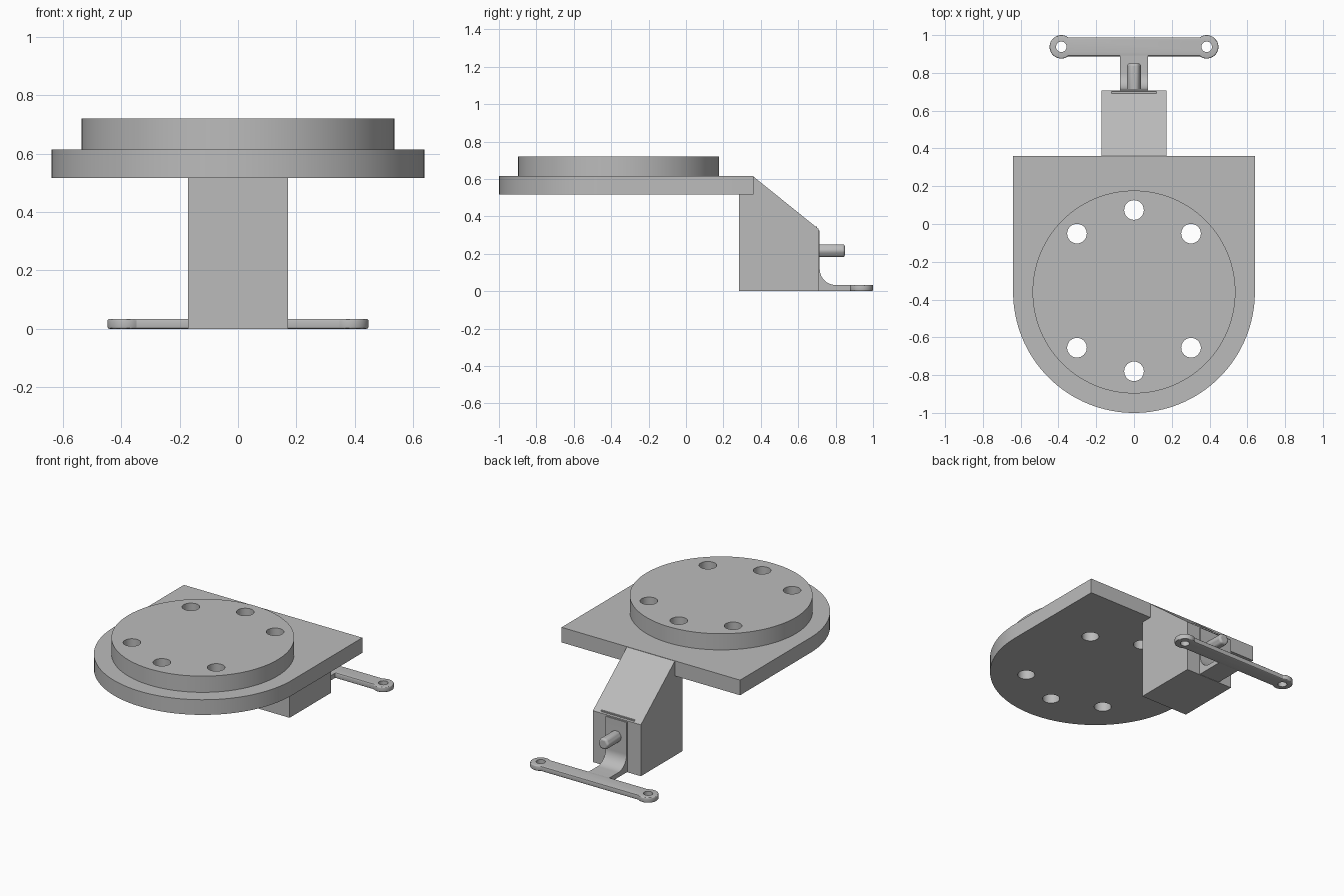
import bpy, bmesh, math
from math import cos, sin, pi, radians
from mathutils import Matrix

cube = bpy.data.objects.get("Cube")
if cube:
    bpy.data.objects.remove(cube, do_unlink=True)

grey = bpy.data.materials.new("plain grey")
grey.use_nodes = True
COLOUR = (0.5, 0.5, 0.5, 1)
grey.diffuse_color = COLOUR
grey.node_tree.nodes["Principled BSDF"].inputs["Base Color"].default_value = COLOUR

# Maps a profile plane onto the side view: (a, b, depth) -> (y, z, x)
SIDE = Matrix(((0, 0, 1, 0), (1, 0, 0, 0), (0, 1, 0, 0), (0, 0, 0, 1)))
FLAT = Matrix.Identity(4)


def arc(cx, cy, r, start, end, steps):
    angles = [radians(start + (end - start) * i / steps) for i in range(steps + 1)]
    return [(cx + r * cos(a), cy + r * sin(a)) for a in angles]


def circle(cx, cy, r, steps):
    return arc(cx, cy, r, 0, 360, steps)[:-1]


def extrude(name, outlines, low, high, frame=FLAT):
    """Solid made of one or more closed outlines, extruded from low to high."""
    bm = bmesh.new()
    for outline in outlines:
        face = bm.faces.new([bm.verts.new((a, b, low)) for a, b in outline])
        result = bmesh.ops.extrude_face_region(bm, geom=[face])
        top = [v for v in result["geom"] if isinstance(v, bmesh.types.BMVert)]
        bmesh.ops.translate(bm, verts=top, vec=(0, 0, high - low))
    bm.transform(frame)
    bmesh.ops.recalc_face_normals(bm, faces=bm.faces)
    mesh = bpy.data.meshes.new(name)
    bm.to_mesh(mesh)
    bm.free()
    mesh.materials.append(grey)
    obj = bpy.data.objects.new(name, mesh)
    bpy.context.collection.objects.link(obj)
    return obj


def activate(obj):
    bpy.ops.object.select_all(action="DESELECT")
    obj.select_set(True)
    bpy.context.view_layer.objects.active = obj


def drill(obj, cutter):
    mod = obj.modifiers.new("holes", "BOOLEAN")
    mod.operation = "DIFFERENCE"
    mod.solver = "EXACT"
    mod.object = cutter
    activate(obj)
    bpy.ops.object.modifier_apply(modifier=mod.name)


def smooth(obj):
    activate(obj)
    bpy.ops.object.shade_smooth_by_angle(angle=radians(30))


def bevel(obj, width, segments):
    mod = obj.modifiers.new("rounded edges", "BEVEL")
    mod.width = width
    mod.segments = segments
    mod.limit_method = "ANGLE"
    mod.angle_limit = radians(50)


# Base plate with a half-round front, and the round disc on it
CY = -0.36
base_plate = extrude("base_plate",
                     [arc(0, CY, 0.64, 180, 360, 64) + [(0.64, 0.36), (-0.64, 0.36)]],
                     0.517, 0.615)
round_disc = extrude("round_disc", [circle(0, CY, 0.537, 128)], 0.605, 0.72)

# Six bolt holes through both
holes = [circle(0.427 * cos(radians(a)), CY + 0.007 + 0.427 * sin(radians(a)), 0.052, 32)
         for a in (45, 90, 135, 225, 270, 315)]
hole_cutter = extrude("hole_cutter", holes, 0.4, 0.8)
hole_cutter.hide_render = True
for part in (base_plate, round_disc):
    drill(part, hole_cutter)
    smooth(part)
bpy.data.objects.remove(hole_cutter, do_unlink=True)

# Support block with a sloped back
extrude("support_block",
        [[(0.283, 0), (0.708, 0), (0.708, 0.333), (0.36, 0.613), (0.36, 0.55), (0.283, 0.55)]],
        -0.172, 0.172, SIDE)

# Thin tab showing through the slope
extrude("slope_tab", [[(0.686, 0.3), (0.701, 0.3), (0.701, 0.346), (0.686, 0.346)]],
        -0.12, 0.12, SIDE)

# Bent strap: upright strip curving into the flat stem
strap = extrude("bent_strap",
                [[(0.69, 0.002), (0.9, 0.002), (0.9, 0.033)]
                 + arc(0.8, 0.118, 0.085, 270, 180, 16)
                 + [(0.715, 0.325), (0.69, 0.325)]],
                -0.075, 0.075, SIDE)
smooth(strap)

# Crossbar with a drilled round eye at each end
BAR_Y, EYE_X = 0.938, 0.385
dip = math.degrees(math.asin(0.05 / 0.062))
bar = extrude("crossbar",
              [arc(EYE_X, BAR_Y, 0.062, dip - 180, 180 - dip, 32)
               + arc(-EYE_X, BAR_Y, 0.062, dip, 360 - dip, 32)],
              0, 0.034)
eye_cutter = extrude("eye_cutter",
                     [circle(s * EYE_X, BAR_Y, 0.028, 24) for s in (-1, 1)], -0.1, 0.1)
eye_cutter.hide_render = True
bevel(bar, 0.006, 3)
activate(bar)
bpy.ops.object.modifier_apply(modifier="rounded edges")
drill(bar, eye_cutter)
bpy.data.objects.remove(eye_cutter, do_unlink=True)
smooth(bar)

# Six-sided locking pin with a rounded tip
bm = bmesh.new()
bmesh.ops.create_cone(bm, cap_ends=True, segments=6, radius1=0.04, radius2=0.04, depth=0.16)
pts = [v.co for v in bm.verts]
turn = 0 if max(abs(p.x) for p in pts) > 0.039 else pi / 6
bm.transform(Matrix.Translation((0, 0.77, 0.216)) @ Matrix.Rotation(-pi / 2, 4, "X")
             @ Matrix.Rotation(turn, 4, "Z"))
mesh = bpy.data.meshes.new("locking_pin")
bm.to_mesh(mesh)
bm.free()
mesh.materials.append(grey)
pin = bpy.data.objects.new("locking_pin", mesh)
bpy.context.collection.objects.link(pin)
bevel(pin, 0.013, 4)
smooth(pin)
